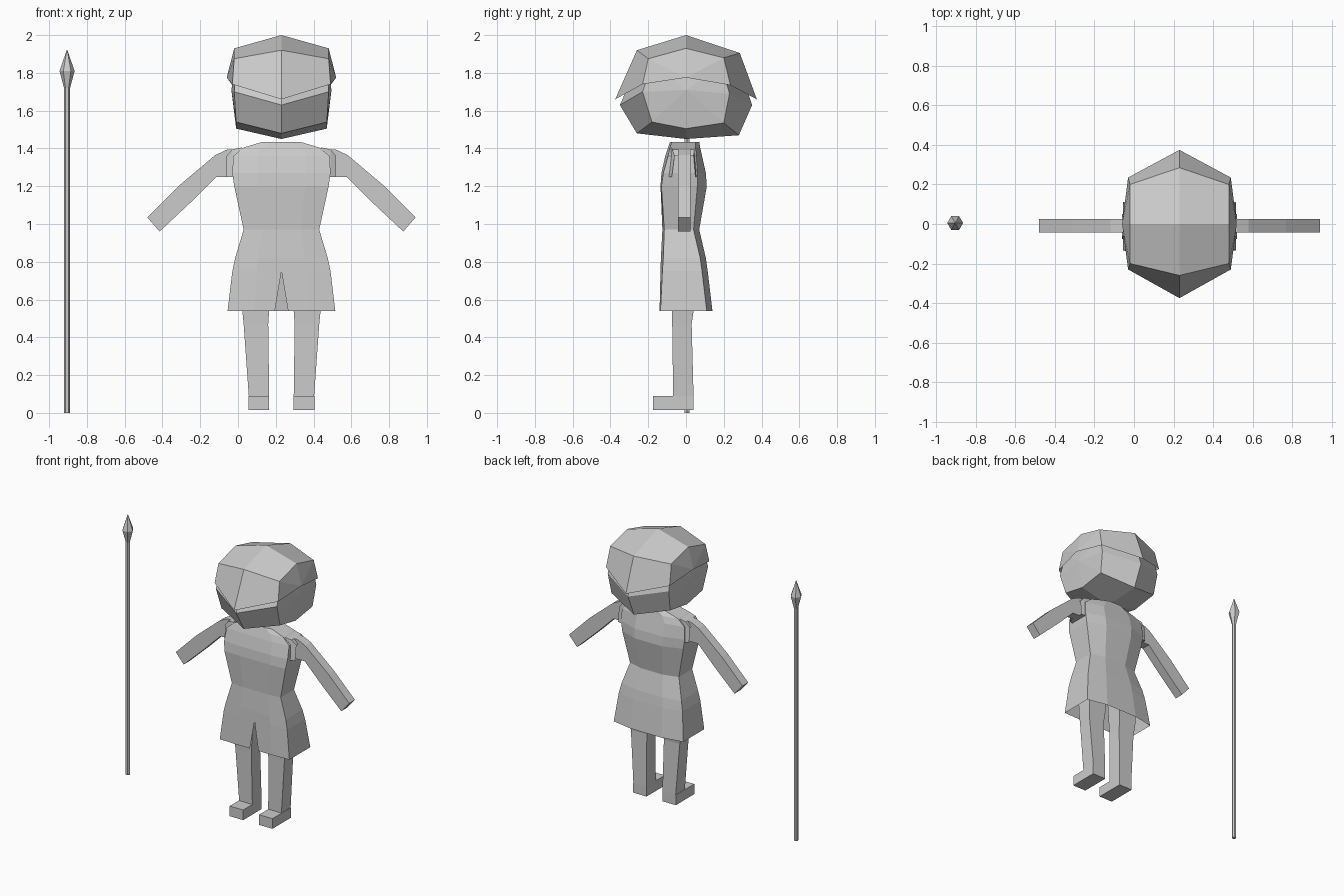
import bpy, bmesh, math
from mathutils import Vector

if "Cube" in bpy.data.objects:
    bpy.data.objects.remove(bpy.data.objects["Cube"])

CX = 0.23          # figure axis
SX = -0.905        # spear axis
grey = bpy.data.materials.new("light grey")
grey.diffuse_color = (0.6, 0.6, 0.6, 1)
grey.use_nodes = True
grey.node_tree.nodes["Principled BSDF"].inputs["Base Color"].default_value = grey.diffuse_color


def make(name, bm, x=0.0):
    bmesh.ops.remove_doubles(bm, verts=bm.verts, dist=0.0005)
    bmesh.ops.recalc_face_normals(bm, faces=bm.faces)
    me = bpy.data.meshes.new(name)
    bm.to_mesh(me)
    bm.free()
    me.materials.append(grey)
    ob = bpy.data.objects.new(name, me)
    ob.location.x = x
    bpy.context.collection.objects.link(ob)
    return ob


def loft(bm, rings, closed=True, caps=(True, True)):
    """Skin successive rings of points."""
    rv = [[bm.verts.new(p) for p in r] for r in rings]
    n = len(rings[0])
    for a, b in zip(rv, rv[1:]):
        for i in range(n if closed else n - 1):
            j = (i + 1) % n
            bm.faces.new((a[i], a[j], b[j], b[i]))
    if caps[0]:
        bm.faces.new(rv[0])
    if caps[1]:
        bm.faces.new(rv[-1])
    return rv


def shell(name, centre, side, xs, hub, closed):
    """Faceted head form: centre outline, side outlines and bulging hubs."""
    bm = bmesh.new()
    rings = [[(s * x, y, z) for x, (y, z) in zip(xs, side)] for s in (-1, 1)]
    mid = [(0, y, z) for y, z in centre]
    rv = loft(bm, [rings[0], mid, rings[1]], closed, (False, False))
    n = len(side)
    for ring, s in ((rv[0], -1), (rv[2], 1)):
        h = bm.verts.new((s * hub[0], hub[1], hub[2]))
        for i in range(n if closed else n - 1):
            bm.faces.new((ring[i], ring[(i + 1) % n], h))
    return make(name, bm, CX)


# Head: closed faceted form, mostly tucked under the hair on top
shell("head",
      [(-.35, 1.63), (-.26, 1.48), (0, 1.45), (.28, 1.47), (.35, 1.63),
       (.27, 1.87), (0, 1.96), (-.24, 1.88)],
      [(-.23, 1.70), (-.18, 1.54), (0, 1.505), (.2, 1.535), (.23, 1.69),
       (.19, 1.84), (0, 1.89), (-.18, 1.84)],
      [.25, .24, .24, .24, .25, .24, .235, .24], (.265, 0, 1.71), True)

# Hair: open cap overhanging the head
shell("hair",
      [(-.375, 1.66), (-.26, 1.92), (0, 2.0), (.285, 1.905), (.375, 1.66)],
      [(-.23, 1.74), (-.20, 1.875), (0, 1.93), (.2, 1.88), (.235, 1.735)],
      [.26, .25, .25, .25, .26], (.29, 0, 1.775), False)

# Dress: z, half width, front y, front corner y, back corner y, back y
levels = [
    (.54, .285, -.14, -.135, .11, .14),
    (.75, .26, -.135, -.125, .085, .115),
    (.82, .245, -.133, -.12, .075, .105),
    (.97, .20, -.125, -.115, .04, .07),
    (1.20, .25, -.135, -.13, .06, .11),
    (1.27, .26, -.13, -.12, .06, .105),
    (1.36, .255, -.11, -.095, .055, .085),
    (1.405, .20, -.095, -.085, .05, .075),
    (1.435, .10, -.085, -.075, .05, .07),
]
bm = bmesh.new()
rings = []
for i, (z, w, f, fc, bc, b) in enumerate(levels):
    slit = .035 if i == 0 else 0      # front slit opens toward the hem
    half = [(slit, f), (w * .5, f), (w, fc), (w, bc), (w * .45, b), (0, b)]
    other = [(-x, y) for x, y in reversed(half[:5])]
    rings.append([(x, y, z) for x, y in half + other])
# open loop of points keeps both slit edges separate at the hem
loft(bm, rings, False, (False, True))
make("dress", bm, CX)

# Sleeves, arms, legs and feet on both sides
for s, label in ((-1, "left"), (1, "right")):
    bm = bmesh.new()
    loft(bm, [[(s * x, y, z) for y, z in
               ((f, lo), (b, lo), (b * .8, hi), (f * .8, hi))]
              for x, f, b, lo, hi in ((.21, -.10, .055, 1.25, 1.405),
                                      (.26, -.09, .055, 1.25, 1.395),
                                      (.29, -.075, .05, 1.25, 1.36))],
         True, (False, False))
    make(label + "_sleeve", bm, CX)

    bm = bmesh.new()
    path = [((.20, 1.40), (.20, 1.26)), ((.29, 1.393), (.29, 1.25)),
            ((.35, 1.365), (.345, 1.25)), ((.54, 1.205), (.48, 1.115)),
            ((.71, 1.035), (.645, .96))]
    loft(bm, [[(s * t[0], -.042, t[1]), (s * t[0], .025, t[1]),
               (s * u[0], .025, u[1]), (s * u[0], -.042, u[1])]
              for t, u in path])
    make(label + "_arm", bm, CX)

    bm = bmesh.new()
    loft(bm, [[(s * x0, f, z), (s * x1, f, z), (s * x1, b, z), (s * x0, b, z)]
              for z, x0, x1, f, b in ((.09, .065, .173, -.068, .04),
                                      (.47, .07, .20, -.073, .03),
                                      (.54, .065, .207, -.075, .04),
                                      (.75, .05, .215, -.075, .05))])
    make(label + "_leg", bm, CX)

    bm = bmesh.new()
    loft(bm, [[(s * .065, -.175, z), (s * .175, -.175, z),
               (s * .175, .04, z), (s * .065, .04, z)] for z in (.015, .09)])
    make(label + "_foot", bm, CX)


def hexagon(r, z):
    return [(r * math.cos(k * math.pi / 3), r * math.sin(k * math.pi / 3), z)
            for k in range(6)]


# Spear: hexagonal shaft and pointed tip
bm = bmesh.new()
loft(bm, [hexagon(.016, 0), hexagon(.016, 1.74)])
make("spear_shaft", bm, SX).location.y = .005
bm = bmesh.new()
loft(bm, [hexagon(.016, 1.72), hexagon(.04, 1.81), hexagon(.002, 1.92)])
make("spear_tip", bm, SX).location.y = .005
